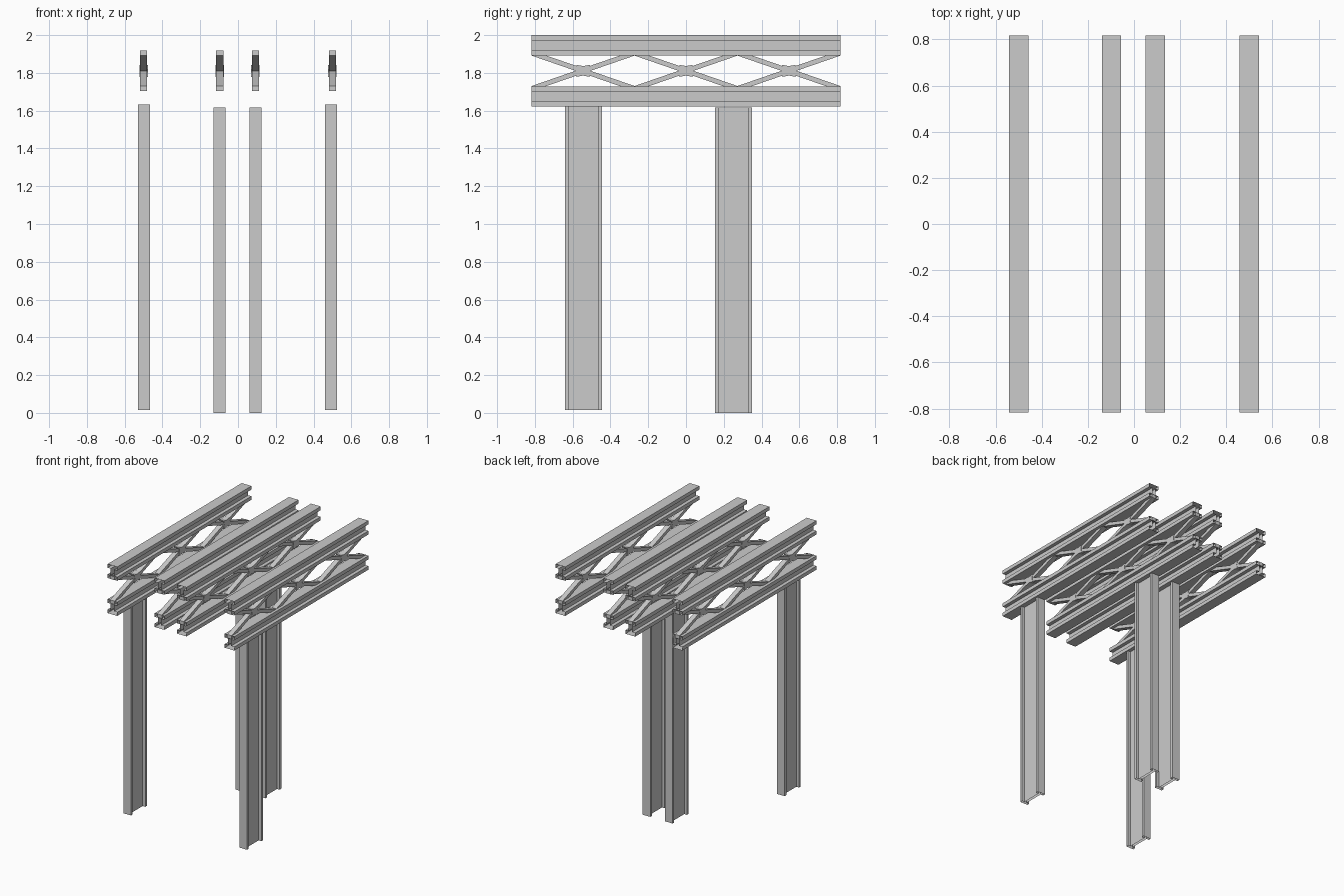
import bpy
import math
from mathutils import Matrix, Vector

if "Cube" in bpy.data.objects:
    bpy.data.objects.remove(bpy.data.objects["Cube"])


def make_object(name, verts, faces):
    mesh = bpy.data.meshes.new(name)
    mesh.from_pydata(verts, [], faces)
    mesh.update()
    obj = bpy.data.objects.new(name, mesh)
    bpy.context.collection.objects.link(obj)
    return obj


def sweep(name, profile, start, end, to_3d, capped=False):
    """Sweep a 2D counter-clockwise outline; beams stay open at the ends."""
    n = len(profile)
    verts = [to_3d(a, b, t) for t in (start, end) for a, b in profile]
    faces = [(i, (i + 1) % n, n + (i + 1) % n, n + i) for i in range(n)]
    if capped:
        faces += [tuple(reversed(range(n))), tuple(range(n, 2 * n))]
    return make_object(name, verts, faces)


def i_profile(width, height, flange, web):
    w, h, s, f = width / 2, height / 2, web / 2, height / 2 - flange
    right = [(w, -h), (w, -f), (s, -f), (s, f), (w, f), (w, h)]
    return right + [(-a, -b) for a, b in right]


LENGTH = 0.8175
MID_Z = 1.811
CELL = 2 * LENGTH / 3
HALF = CELL / 2
RISE = 0.094        # brace centreline height at its end
THICK = 0.0135      # half the vertical brace depth

chord_profile = i_profile(0.083, 0.107, 0.028, 0.028)
column_profile = i_profile(0.065, 0.195, 0.02, 0.02)

# Four parallel trusses running front to back
for x in (-0.4995, -0.097, 0.092, 0.4995):
    # Upper and lower I-beam chords
    for label, z in (("upper", 1.9465), ("lower", 1.6755)):
        sweep(label + "_chord", chord_profile, LENGTH, -LENGTH,
              lambda a, b, t: (x + a, t, z + b)).data.update()

    # Crossed braces with a thicker plate at each crossing
    for k in (-1, 0, 1):
        yc = k * CELL
        for s in (-1, 1):
            outline = [(-HALF, -s * RISE - THICK), (HALF, s * RISE - THICK),
                       (HALF, s * RISE + THICK), (-HALF, -s * RISE + THICK)]
            sweep("cross_brace", outline, x - 0.019, x + 0.019,
                  lambda a, b, t: (t, yc + a, MID_Z + b), capped=True)
        plate = [(-0.036, -0.032), (0, -0.025), (0.036, -0.032), (0.03, 0),
                 (0.036, 0.032), (0, 0.025), (-0.036, 0.032), (-0.03, 0)]
        sweep("joint_plate", plate, x - 0.022, x + 0.022,
              lambda a, b, t: (t, yc + a, MID_Z + b), capped=True)

# Four I-section columns: an outer pair in front, an inner pair behind
for x, y, base in ((-0.4975, -0.543, 0.014), (0.4925, -0.543, 0.014),
                   (-0.0975, 0.252, 0.0), (0.0925, 0.252, 0.0)):
    sweep("column", column_profile, base, base + 1.618,
          lambda a, b, t: (x + a, y + b, t))
